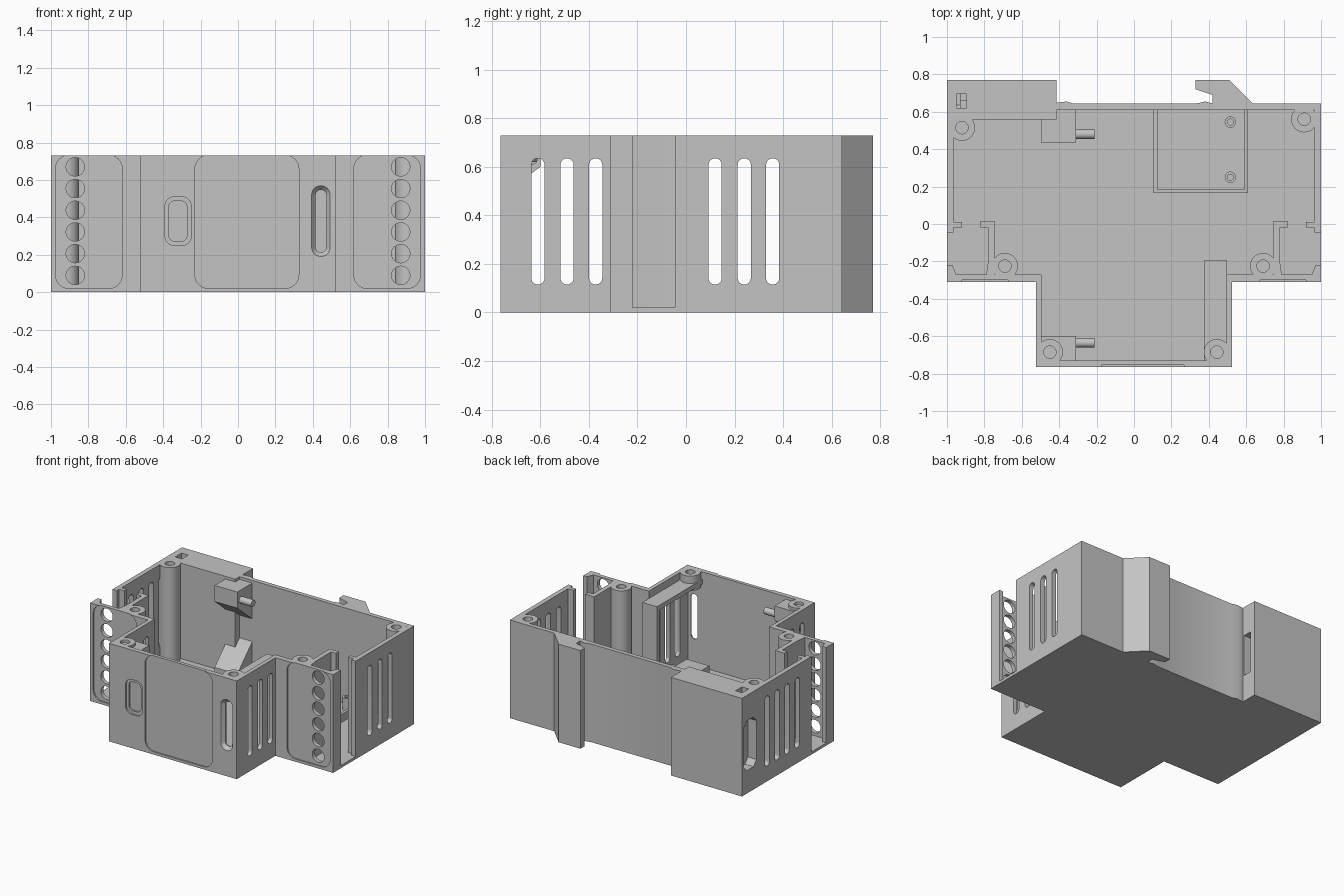
import bpy, bmesh, math

cube = bpy.data.objects.get("Cube")
if cube:
    bpy.data.objects.remove(cube, do_unlink=True)

TOP, FLOOR = 0.73, 0.02
grey = bpy.data.materials.new("light_grey_plastic")
grey.use_nodes = True
grey.diffuse_color = (0.55, 0.55, 0.55, 1)
grey.node_tree.nodes["Principled BSDF"].inputs["Base Color"].default_value = (0.55, 0.55, 0.55, 1)


def add_object(name, bm):
    bmesh.ops.recalc_face_normals(bm, faces=bm.faces)
    mesh = bpy.data.meshes.new(name)
    bm.to_mesh(mesh)
    bm.free()
    mesh.materials.append(grey)
    obj = bpy.data.objects.new(name, mesh)
    bpy.context.collection.objects.link(obj)
    return obj


def prism(name, pts, d0, d1, axis="z", end=None):
    """Extrude a 2D outline along an axis, optionally lofting to a second outline."""
    place = {"x": lambda u, v, d: (d, u, v),
             "y": lambda u, v, d: (u, d, v),
             "z": lambda u, v, d: (u, v, d)}[axis]
    bm = bmesh.new()
    a = [bm.verts.new(place(u, v, d0)) for u, v in pts]
    b = [bm.verts.new(place(u, v, d1)) for u, v in (end or pts)]
    bm.faces.new(a)
    bm.faces.new(b)
    for i in range(len(a)):
        j = (i + 1) % len(a)
        bm.faces.new((a[i], a[j], b[j], b[i]))
    return add_object(name, bm)


def rounded(u0, u1, v0, v1, r, steps=8):
    """Rounded rectangle outline."""
    pts = []
    corners = ((u1 - r, v1 - r), (u0 + r, v1 - r), (u0 + r, v0 + r), (u1 - r, v0 + r))
    for k, (cu, cv) in enumerate(corners):
        for s in range(steps + 1):
            a = math.pi / 2 * (k + s / steps)
            pts.append((cu + r * math.cos(a), cv + r * math.sin(a)))
    return pts


def box(u0, u1, v0, v1):
    return [(u0, v0), (u1, v0), (u1, v1), (u0, v1)]


def lathe(name, profile, x, y):
    bm = bmesh.new()
    verts = [bm.verts.new((r, 0, z)) for r, z in profile]
    edges = [bm.edges.new(e) for e in zip(verts, verts[1:])]
    bmesh.ops.spin(bm, geom=verts + edges, cent=(0, 0, 0), axis=(0, 0, 1),
                   angle=math.tau, steps=32)
    bmesh.ops.remove_doubles(bm, verts=bm.verts, dist=1e-4)
    bmesh.ops.translate(bm, verts=bm.verts, vec=(x, y, 0))
    return add_object(name, bm)


def cut(obj, cutter):
    mod = obj.modifiers.new("cut", "BOOLEAN")
    mod.operation, mod.solver, mod.object = "DIFFERENCE", "EXACT", cutter
    bpy.context.view_layer.objects.active = obj
    bpy.ops.object.modifier_apply(modifier=mod.name)
    bpy.data.objects.remove(cutter, do_unlink=True)


# Body: stepped outline with rail hook and rear block
outline = [(-0.525, -0.765), (0.525, -0.765), (0.525, -0.31), (1, -0.31), (1, 0.643),
           (0.635, 0.643), (0.51, 0.77), (0.33, 0.77), (0.33, 0.72), (0.42, 0.69),
           (0.42, 0.645), (0.38, 0.655), (0.33, 0.643), (-0.32, 0.643), (-0.36, 0.655),
           (-0.415, 0.648), (-0.415, 0.77), (-1, 0.77), (-1, -0.31), (-0.525, -0.31)]
body = prism("enclosure_body", outline, 0, TOP)

# Cavity, including the terminal chambers open to the sides
half = [(0.495, -0.73), (0.495, -0.27), (0.745, -0.27), (0.745, 0.015), (0.82, 0.015),
        (0.82, -0.02), (0.78, -0.02), (0.78, -0.2), (0.79, -0.27), (0.95, -0.27),
        (0.97, -0.22), (1.05, -0.22), (1.05, -0.045), (0.965, -0.045), (0.965, -0.02),
        (0.92, -0.02), (0.92, 0.01), (0.965, 0.01)]
cavity = half + [(0.965, 0.61), (-0.415, 0.61), (-0.415, 0.56), (-0.965, 0.56)]
cavity += [(-x, y) for x, y in reversed(half)]
cut(body, prism("cutter", cavity, FLOOR, 1))

# Vent slots in the side walls
for y in (-0.61, -0.49, -0.372, 0.12, 0.24, 0.357, 0.475):
    for side in (-1, 1):
        if y > 0.4 and side > 0:
            continue
        wall = 0.51 if y < 0 else 0.985
        slot = rounded(y - 0.027, y + 0.027, 0.115, 0.635, 0.0265)
        cut(body, prism("cutter", slot, side * wall - 0.035, side * wall + 0.035, "x"))

# Shallow front panels and rows of terminal holes
cut(body, prism("cutter", rounded(-0.23, 0.325, 0.02, 0.732, 0.073), -0.8, -0.755, "y"))
for side in (-1, 1):
    lo, hi = sorted((side * 0.62, side * 0.975))
    cut(body, prism("cutter", rounded(lo, hi, 0.02, 0.732, 0.07), -0.35, -0.3, "y"))
    for i in range(6):
        x, z = side * 0.87, 0.09 + 0.116 * i
        hole = rounded(x - 0.049, x + 0.049, z - 0.049, z + 0.049, 0.0485)
        cut(body, prism("cutter", hole, -0.34, -0.24, "y"))

# Stepped button recess and chamfered front slot
cut(body, prism("cutter", rounded(-0.39, -0.25, 0.25, 0.51, 0.05), -0.8, -0.753, "y"))
cut(body, prism("cutter", rounded(-0.37, -0.273, 0.273, 0.487, 0.03), -0.8, -0.741, "y"))
cut(body, prism("cutter", rounded(0.415, 0.472, 0.213, 0.547, 0.028), -0.8, -0.7, "y"))
cut(body, prism("cutter", rounded(0.393, 0.493, 0.19, 0.57, 0.049), -0.766, -0.74, "y",
                rounded(0.415, 0.472, 0.213, 0.547, 0.028)))

# Latch tunnel through the rear block
cut(body, prism("cutter", box(0.66, 0.73, 0.2, 0.51), -1.1, -0.35, "x"))
pocket = [(0.635, 0.17), (0.715, 0.17), (0.75, 0.21), (0.75, 0.5), (0.715, 0.54),
          (0.635, 0.54), (0.6, 0.5), (0.6, 0.21)]
cut(body, prism("cutter", pocket, -1.1, -0.93, "x"))
cut(body, prism("cutter", box(-0.95, -0.895, 0.62, 0.695), 0.45, 0.8))
smooth = [body]

# Screw posts
posts = {"rear_right": (-0.92, 0.515, FLOOR), "rear_left": (0.91, 0.56, FLOOR),
         "shoulder_right": (-0.69, -0.225, FLOOR), "shoulder_left": (0.69, -0.225, FLOOR),
         "front_right": (-0.45, -0.685, 0.62), "front_left": (0.443, -0.685, 0.62)}
for name, (x, y, base) in posts.items():
    deep = max(base + 0.02, 0.4)
    profile = [(0, base), (0.07, base), (0.07, TOP), (0.033, TOP), (0.033, deep), (0, deep)]
    smooth.append(lathe(name + "_screw_post", profile, x, y))

# Low tray on the floor with two hollow studs
tray = [(0.105, 0.615), (0.105, 0.165), (0.61, 0.165), (0.61, 0.615),
        (0.59, 0.615), (0.59, 0.185), (0.125, 0.185), (0.125, 0.615)]
prism("floor_tray_rim", tray, FLOOR, 0.08)
for y in (0.25, 0.545):
    stud = [(0, FLOOR), (0.03, FLOOR), (0.03, 0.11), (0.016, 0.11), (0.016, 0.05), (0, 0.05)]
    smooth.append(lathe("tray_stud", stud, 0.515, y))

# Hinge brackets with pins
brackets = {"rear_hinge_bracket": [(0.615, 0.71), (0.435, 0.71), (0.435, 0.59),
                                   (0.47, 0.56), (0.615, 0.44)],
            "rear_lower_bracket": [(0.615, FLOOR), (0.435, FLOOR), (0.435, 0.1), (0.615, 0.28)],
            "front_hinge_bracket": [(-0.735, 0.71), (-0.6, 0.71), (-0.6, 0.6), (-0.735, 0.5)]}
for name, pts in brackets.items():
    prism(name, pts, -0.497, -0.31, "x")
for y in (0.48, -0.635):
    pin = rounded(y - 0.025, y + 0.025, 0.61, 0.66, 0.0245)
    smooth.append(prism("hinge_pin", pin, -0.32, -0.21, "x"))

# Shelf beside the front slot, with its end wall
prism("slot_shelf", box(0.375, 0.496, -0.735, -0.195), 0.64, 0.675)
prism("slot_shelf_end", box(0.375, 0.496, -0.225, -0.195), FLOOR, 0.645)

# Smooth shading with sharp edges kept
bpy.context.view_layer.update()
bpy.ops.object.select_all(action="DESELECT")
for obj in smooth:
    obj.select_set(True)
bpy.context.view_layer.objects.active = body
bpy.ops.object.shade_smooth_by_angle(angle=math.radians(30))
